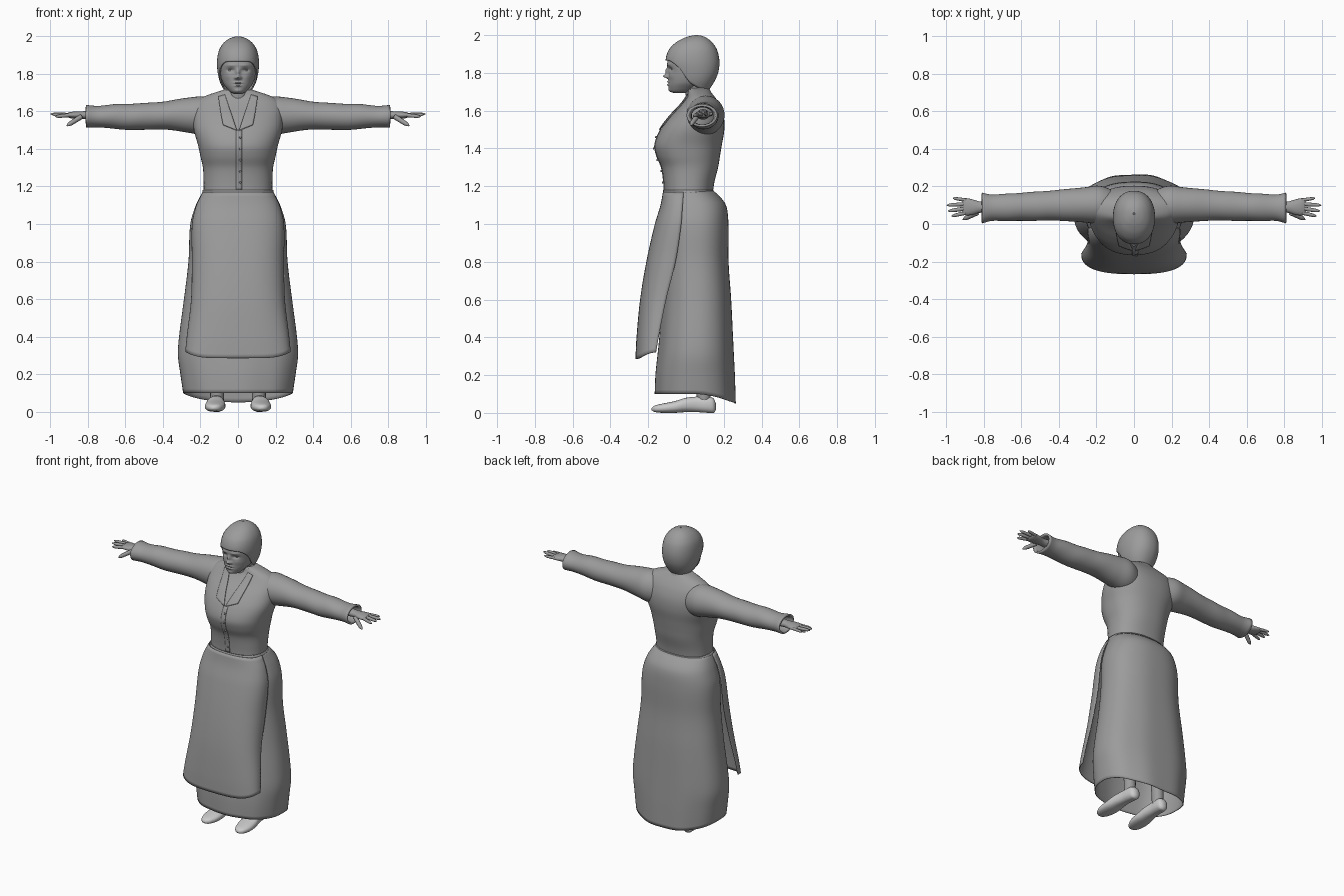
import bpy, bmesh, math
from mathutils import Vector

cube = bpy.data.objects.get("Cube")
if cube:
    bpy.data.objects.remove(cube)


def material(name, value):
    m = bpy.data.materials.new(name)
    m.use_nodes = True
    m.diffuse_color = (value, value, value, 1)
    m.node_tree.nodes["Principled BSDF"].inputs["Base Color"].default_value = m.diffuse_color
    return m


GREY = material("mid grey", 0.33)
PALE = material("pale grey", 0.6)


def sample(keys, t):
    """Smooth interpolation of rows (t, a, b, ...) sorted by rising t."""
    t = min(max(t, keys[0][0]), keys[-1][0])
    last = len(keys) - 1
    i = next((k for k in range(last) if t <= keys[k + 1][0]), last - 1)
    p, q = keys[i], keys[i + 1]
    a, b = keys[max(i - 1, 0)], keys[min(i + 2, last)]
    h = q[0] - p[0]
    s = (t - p[0]) / h
    out = []
    for j in range(1, len(p)):
        m0 = (q[j] - a[j]) / (q[0] - a[0]) * h
        m1 = (b[j] - p[j]) / (b[0] - p[0]) * h
        d = q[j] - p[j]
        out.append(p[j] + s * (m0 + s * (3 * d - 2 * m0 - m1 + s * (m0 + m1 - 2 * d))))
    return out


def power(c, n):
    return math.copysign(abs(c) ** (2 / n), c)


def ring(keys, z, angle, n=2.2):
    """Point on a body cross-section; keys hold z, front, back, half width."""
    front, back, w = sample(keys, z)
    return Vector((w * power(math.sin(angle), n),
                   (front + back) / 2 - (back - front) / 2 * power(math.cos(angle), n), z))


def sheet(name, fn, nu, nv, mat=GREY, closed=True, caps=False, mirror=False, thick=0):
    """Grid surface from fn(u, v); u runs around, v along."""
    bm = bmesh.new()
    cols = nu if closed else nu + 1
    rows = [[bm.verts.new(fn(i / nu, j / nv)) for i in range(cols)] for j in range(nv + 1)]
    for a, b in zip(rows, rows[1:]):
        for i in range(nu):
            k = (i + 1) % cols
            bm.faces.new((a[i], a[k], b[k], b[i]))
    if caps:
        bm.faces.new(rows[0])
        bm.faces.new(rows[-1])
    bmesh.ops.recalc_face_normals(bm, faces=bm.faces)
    me = bpy.data.meshes.new(name)
    bm.to_mesh(me)
    bm.free()
    me.materials.append(mat)
    for p in me.polygons:
        p.use_smooth = True
    ob = bpy.data.objects.new(name, me)
    bpy.context.collection.objects.link(ob)
    if mirror:
        ob.modifiers.new("mirror", 'MIRROR').use_clip = False
    if thick:
        ob.modifiers.new("thickness", 'SOLIDIFY').thickness = thick
    return ob


def loft(name, keys, n=2.2, nu=48, nv=40, **kw):
    z0, z1 = keys[0][0], keys[-1][0]
    return sheet(name, lambda u, v: ring(keys, z0 + (z1 - z0) * v, u * math.tau, n), nu, nv, **kw)


def tube(name, path, nu=12, nv=14, **kw):
    """Round limb through rows (t, x, y, z, radius)."""
    turn = (Vector(path[-1][1:4]) - Vector(path[0][1:4])).to_track_quat('Z', 'Y')

    def fn(u, v):
        x, y, z, r = sample(path, v)
        a = u * math.tau
        return Vector((x, y, z)) + turn @ Vector((r * math.cos(a), r * math.sin(a), 0))
    return sheet(name, fn, nu, nv, caps=True, **kw)


def ball(name, centre, size, mirror=False):
    def fn(u, v):
        a, b = u * math.tau, math.pi * (0.02 + 0.96 * v)
        d = (math.sin(b) * math.cos(a), math.sin(b) * math.sin(a), math.cos(b))
        return Vector([c + s * k for c, s, k in zip(centre, size, d)])
    return sheet(name, fn, 16, 10, caps=True, mirror=mirror)


# Bodice
TORSO = [(1.15, -.115, .14, .183), (1.22, -.118, .15, .183), (1.3, -.13, .17, .187),
         (1.36, -.155, .18, .2), (1.42, -.165, .19, .213), (1.5, -.135, .203, .235),
         (1.57, -.085, .2, .24), (1.63, -.03, .18, .235), (1.67, 0, .155, .2),
         (1.695, .01, .135, .14), (1.715, .01, .12, .075)]
loft("bodice", TORSO, n=2.3, nu=64, nv=50, caps=True)


def chest(x, z, lift):
    front, back, w = sample(TORSO, z)
    depth = max(0, 1 - abs(x / w) ** 2.3) ** (1 / 2.3)
    return Vector((x, (front + back) / 2 - (back - front) / 2 * depth - lift, z))


# Collar, placket and buttons
def lapel(u, v):
    inner, outer = .07 - .065 * v, .105 - .025 * v
    return chest(inner + (outer - inner) * u, 1.69 - .19 * v + .04 * u * v * v - .01 * u, .008)


sheet("collar_lapels", lapel, 6, 16, closed=False, mirror=True, thick=.006)


def collar(u, v):
    a = math.radians(50 + 260 * u)
    r = .1 - .025 * v
    return Vector((r * math.sin(a), .062 - .8 * r * math.cos(a), 1.675 + .045 * v))


sheet("collar_band", collar, 32, 4, closed=False, thick=.006)
sheet("button_placket", lambda u, v: chest(.03 * u - .01, 1.18 + .32 * v, .003), 3, 20,
      closed=False, thick=.004)
for i in range(5):
    ball("button", chest(.012, 1.22 + .06 * i, .006), (.006, .004, .006))

# Sleeves, rows: x, z centre, z radius, y centre, y radius
SLEEVE = [(.1, 1.565, .09, .095, .08), (.18, 1.575, .104, .103, .1), (.26, 1.58, .094, .102, .094),
          (.4, 1.578, .074, .1, .082), (.52, 1.572, .071, .095, .077), (.64, 1.572, .067, .09, .074),
          (.75, 1.573, .057, .087, .07), (.81, 1.573, .06, .085, .083)]


def sleeve(u, v):
    x = .1 + .71 * v
    zc, rz, yc, ry = sample(SLEEVE, x)
    a = u * math.tau
    fold = 1 + .02 * math.sin(38 * x + 2 * math.sin(a)) * v
    return Vector((x, yc + ry * fold * math.cos(a), zc + rz * fold * math.sin(a)))


sheet("sleeves", sleeve, 32, 44, mirror=True, thick=.012)

# Hands
PALM = [(.74, .028, .09, .034), (.82, .021, .09, .03), (.86, .02, .09, .041),
        (.895, .016, .092, .046), (.915, .009, .093, .042)]


def palm(u, v):
    x = .74 + .175 * v
    rz, yc, ry = sample(PALM, x)
    return Vector((x, yc + ry * math.cos(u * math.tau), 1.58 + rz * math.sin(u * math.tau)))


sheet("palms", palm, 20, 16, caps=True, mirror=True)


def finger(name, start, end, r):
    a, b = Vector(start), Vector(end)
    rows = [(t, *a.lerp(b, t), r * k) for t, k in ((0, 1), (.5, .95), (.85, .75), (1, .2))]
    tube(name, rows, nu=10, mirror=True)


finger("index_finger", (.895, .06, 1.58), (.972, .042, 1.572), .0105)
finger("middle_finger", (.9, .082, 1.582), (.99, .069, 1.582), .011)
finger("ring_finger", (.9, .106, 1.582), (.998, .1, 1.586), .0105)
finger("little_finger", (.895, .127, 1.58), (.965, .138, 1.582), .0095)
finger("thumb", (.835, .06, 1.572), (.912, .024, 1.523), .0135)

# Neck and head with sculpted face bumps: x, z, x spread, z spread, push
tube("neck", [(0, 0, .07, 1.62, .068), (.5, 0, .058, 1.69, .06), (1, 0, .045, 1.78, .06)], nu=24)
HEAD = [(1.693, -.06, -.01, .02), (1.7, -.08, .02, .038), (1.72, -.09, .06, .058),
        (1.75, -.093, .11, .08), (1.8, -.092, .13, .095), (1.86, -.098, .14, .099),
        (1.92, -.07, .13, .088), (1.96, -.02, .1, .05)]
BUMPS = [(0, 1.782, .013, .011, .027), (0, 1.808, .01, .018, .017), (.013, 1.778, .008, .007, .008),
         (.04, 1.82, .019, .01, -.012), (.036, 1.845, .026, .007, .004),
         (0, 1.753, .02, .004, .009), (0, 1.737, .016, .005, .009), (0, 1.745, .022, .002, -.004),
         (.05, 1.785, .02, .018, .004), (0, 1.708, .02, .011, .006)]


def head(u, v):
    p = ring(HEAD, HEAD[0][0] + (HEAD[-1][0] - HEAD[0][0]) * v, u * math.tau)
    if p.y < 0:
        p.y -= sum(d * math.exp(-((abs(p.x) - x) / sx) ** 2 - ((p.z - z) / sz) ** 2)
                   for x, z, sx, sz, d in BUMPS)
    return p


sheet("head", head, 120, 90, caps=True)
ball("eyes", (.04, -.066, 1.82), (.016, .012, .009), mirror=True)

# Cap with a slanting rim, rows: how far forward, rim height
CAP = [(1.7, -.04, .115, .068), (1.75, -.07, .148, .094), (1.8, -.09, .17, .107),
       (1.86, -.108, .177, .112), (1.92, -.092, .165, .103), (1.96, -.055, .14, .081),
       (1.985, -.01, .11, .052), (1.996, .025, .085, .025), (2, .05, .06, .005)]
RIM = [(-1, 1.703), (-.5, 1.71), (0, 1.735), (.25, 1.765), (.5, 1.825), (.8, 1.862), (1, 1.867)]


def cap(u, v):
    a = u * math.tau
    rim = sample(RIM, math.cos(a))[0]
    return ring(CAP, rim + (2 - rim) * (1 - (1 - v) ** 1.7), a)


sheet("cap", cap, 64, 36, thick=.008)

# Waistband and skirt
loft("waistband", [(1.155, -.122, .15, .192), (1.18, -.122, .146, .189)], n=2.3, nv=2, thick=.006)
SKIRT = [(.05, -.165, .265, .285), (.2, -.16, .26, .307), (.3, -.15, .255, .32),
         (.4, -.14, .25, .314), (.6, -.125, .24, .288), (.8, -.12, .226, .264),
         (1, -.12, .225, .254), (1.1, -.115, .212, .225), (1.15, -.115, .175, .2),
         (1.18, -.115, .14, .183)]


def skirt(u, v):
    a = u * math.tau
    hem = .1 - .05 * max(0, -math.cos(a)) ** 1.5
    z = hem + (1.18 - hem) * v
    p = ring(SKIRT, z, a, 2.3)
    fold = 1 + .012 * (1 - v) * math.sin(9 * a + 1)
    return Vector((p.x, .05 + (p.y - .05) * fold, z))


sheet("skirt", skirt, 80, 50, thick=.004)

# Apron, rows: z, front y, edge y, half width
APRON = [(.28, -.268, -.165, .285), (.4, -.262, -.145, .273), (.6, -.243, -.105, .25),
         (.8, -.21, -.055, .246), (1, -.165, -.025, .245), (1.1, -.135, -.018, .222),
         (1.17, -.122, -.012, .188)]


def apron(u, v):
    a = (u - .5) * math.pi
    hem = .285 + .035 * abs(math.sin(a)) ** 4
    z = hem + (1.17 - hem) * v
    front, edge, w = sample(APRON, z)
    return Vector((w * power(math.sin(a), 2.5), edge + (front - edge) * power(math.cos(a), 2.5), z))


sheet("apron", apron, 48, 40, closed=False, thick=.006)

# Legs and shoes, shoe rows: y, top, bottom, half width
tube("legs", [(0, .112, .095, .04, .036), (.3, .11, .09, .2, .04), (1, .1, .07, .65, .065)],
     mirror=True)
SHOE = [(-.182, .026, .014, .008), (-.168, .038, .005, .03), (-.12, .05, 0, .05),
        (-.06, .062, 0, .054), (0, .08, .004, .047), (.06, .086, .004, .039),
        (.12, .086, 0, .037), (.148, .075, 0, .03), (.158, .05, .015, .012)]


def shoe(u, v):
    y = -.182 + .34 * v
    top, low, w = sample(SHOE, y)
    a = u * math.tau
    return Vector((.118 - .05 * y + w * power(math.cos(a), 2.4), y,
                   (top + low) / 2 + (top - low) / 2 * power(math.sin(a), 2.4)))


sheet("shoes", shoe, 28, 36, mat=PALE, caps=True, mirror=True)
